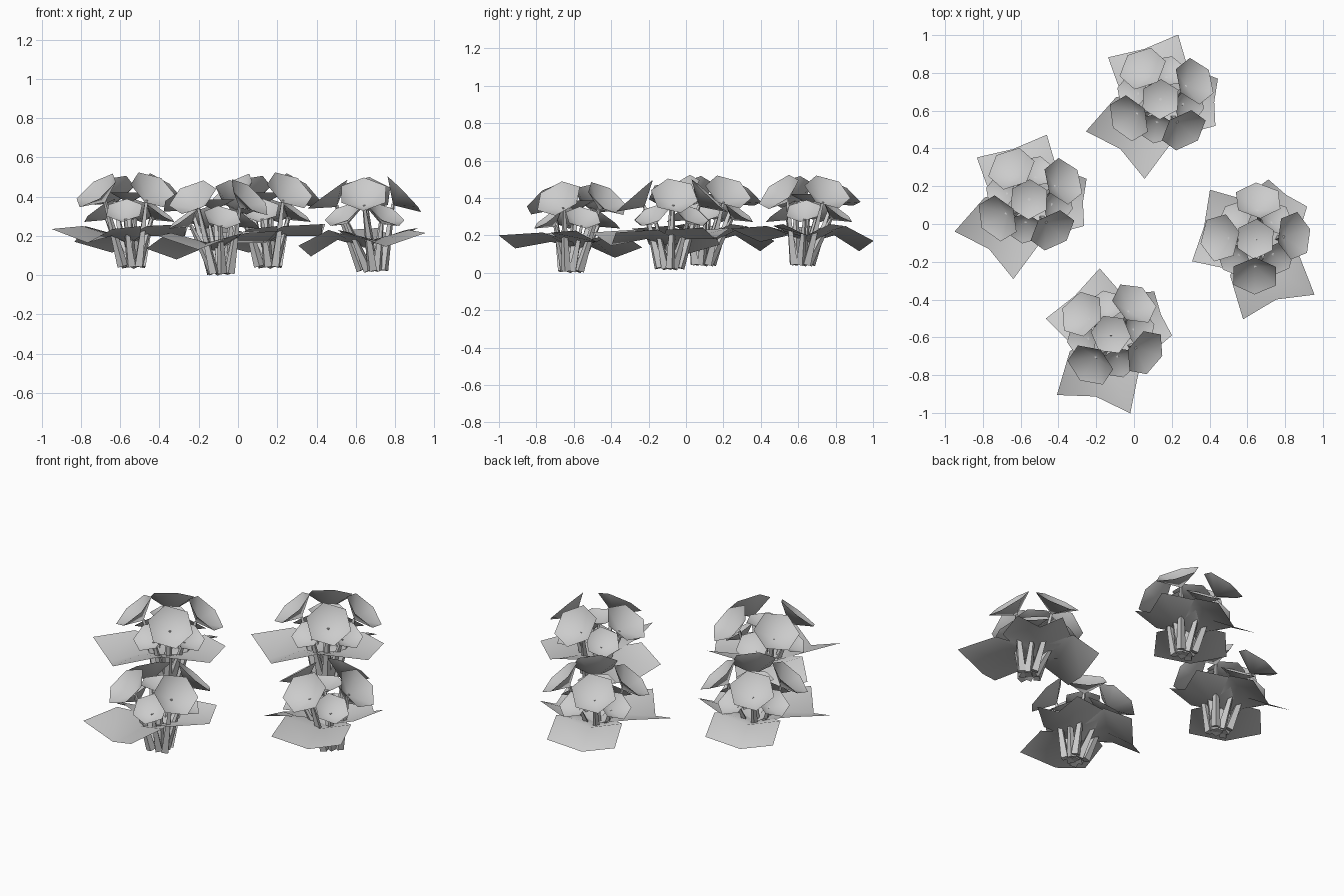
import bpy, bmesh
from math import radians, cos, sin
from mathutils import Vector, Matrix

if "Cube" in bpy.data.objects:
    bpy.data.objects.remove(bpy.data.objects["Cube"], do_unlink=True)

grey = bpy.data.materials.new("plain_grey")
grey.use_nodes = True
grey.diffuse_color = (0.6, 0.6, 0.6, 1)
bsdf = grey.node_tree.nodes["Principled BSDF"]
bsdf.inputs["Base Color"].default_value = (0.6, 0.6, 0.6, 1)
bsdf.inputs["Roughness"].default_value = 0.8


def polar(angle, r, z):
    a = radians(angle)
    return Vector((r * cos(a), r * sin(a), z))


def finish(bm, name, smooth):
    mesh = bpy.data.meshes.new(name)
    for f in bm.faces:
        f.smooth = smooth
    bm.to_mesh(mesh)
    bm.free()
    mesh.materials.append(grey)
    return mesh


def add_cup(bm, centre, angle, tilt, roll, radius, depth):
    """Six-sided open funnel that leans outward; returns its lowest point."""
    turn = Matrix.Rotation(radians(angle), 4, 'Z') @ Matrix.Rotation(radians(tilt), 4, 'Y')
    place = Matrix.Translation(centre) @ turn
    tip = bm.verts.new(place @ Vector((0, 0, -depth)))
    rim = [bm.verts.new(place @ polar(60 * i + roll, radius, 0)) for i in range(6)]
    for i in range(6):
        bm.faces.new((tip, rim[i], rim[(i + 1) % 6]))
    return tip.co.copy()


def add_stem(bm, foot, top):
    """Four-sided tapering stalk between two points."""
    axis = top - foot
    turn = axis.to_track_quat('Z', 'Y').to_matrix().to_4x4()
    bmesh.ops.create_cone(bm, cap_ends=True, segments=4, radius1=0.027, radius2=0.009,
                          depth=axis.length,
                          matrix=Matrix.Translation((foot + top) / 2) @ turn)


def add_leaf(bm, angle, rows):
    """Broad leaf folded along its spine; rows: spine r, edge r, half width, spine z, edge z."""
    turn = Matrix.Rotation(radians(angle), 4, 'Z')
    grid = []
    for rs, re, w, zs, ze in rows:
        pts = ((re, -w, ze), (rs, 0, zs), (re, w, ze))
        grid.append([bm.verts.new(turn @ Vector(p)) for p in pts])
    for a, b in zip(grid, grid[1:]):
        for i in range(2):
            bm.faces.new((a[i], b[i], b[i + 1], a[i + 1]))


# Flower cups and the stalks that carry them, gathered at one root
large, small, middle, stalks = (bmesh.new() for _ in range(4))
root = Vector((0.015, -0.04, 0.045))


def flower(bm, angle, r, z, tilt, roll, radius, depth, foot_r):
    tip = add_cup(bm, polar(angle, r, z), angle, tilt, roll, radius, depth)
    add_stem(stalks, root + polar(angle, foot_r, 0), tip + Vector((0, 0, 0.006)))


for angle, r, tilt, roll in ((28, 0.205, 43, 8), (120, 0.188, 36, 15),
                             (211, 0.195, 41, 0), (307, 0.205, 46, 12)):
    flower(large, angle, r, 0.432, tilt, roll, 0.13, 0.08, 0.055)
for angle in (75, 165, 261, -12):
    flower(small, angle, 0.155, 0.33, 36, 0, 0.1, 0.06, 0.03)
flower(middle, 28, 0, 0.42, 0, 0, 0.107, 0.055, 0)

# Three broad leaves around the foot
leaves = bmesh.new()
inner = (0, 0, 0.08, 0.16, 0.2)
add_leaf(leaves, 231, [inner, (0.14, 0.14, 0.19, 0.2, 0.25), (0.338, 0.38, 0.2, 0.165, 0.235)])
add_leaf(leaves, 108, [inner, (0.14, 0.14, 0.19, 0.2, 0.25), (0.28, 0.297, 0.195, 0.115, 0.17)])
add_leaf(leaves, -3, [inner, (0.1, 0.1, 0.19, 0.2, 0.25), (0.285, 0.298, 0.125, 0.2, 0.26)])

parts = {
    "large_flowers": finish(large, "large_flowers", True),
    "small_flowers": finish(small, "small_flowers", True),
    "middle_flower": finish(middle, "middle_flower", True),
    "stalks": finish(stalks, "stalks", False),
    "leaves": finish(leaves, "leaves", True),
}

# Four plants, each turned about its own middle
plants = {
    "back": (0.14, 0.66, 0, 0),
    "left": (-0.555, 0.13, 0, 0),
    "right": (0.643, -0.08, -0.02, 58),
    "front": (-0.122, -0.585, -0.035, 25),
}
for plant, (x, y, z, turn) in plants.items():
    for part, mesh in parts.items():
        ob = bpy.data.objects.new(f"{plant}_plant_{part}", mesh)
        ob.location = (x, y, z)
        ob.rotation_euler.z = radians(turn)
        bpy.context.collection.objects.link(ob)
